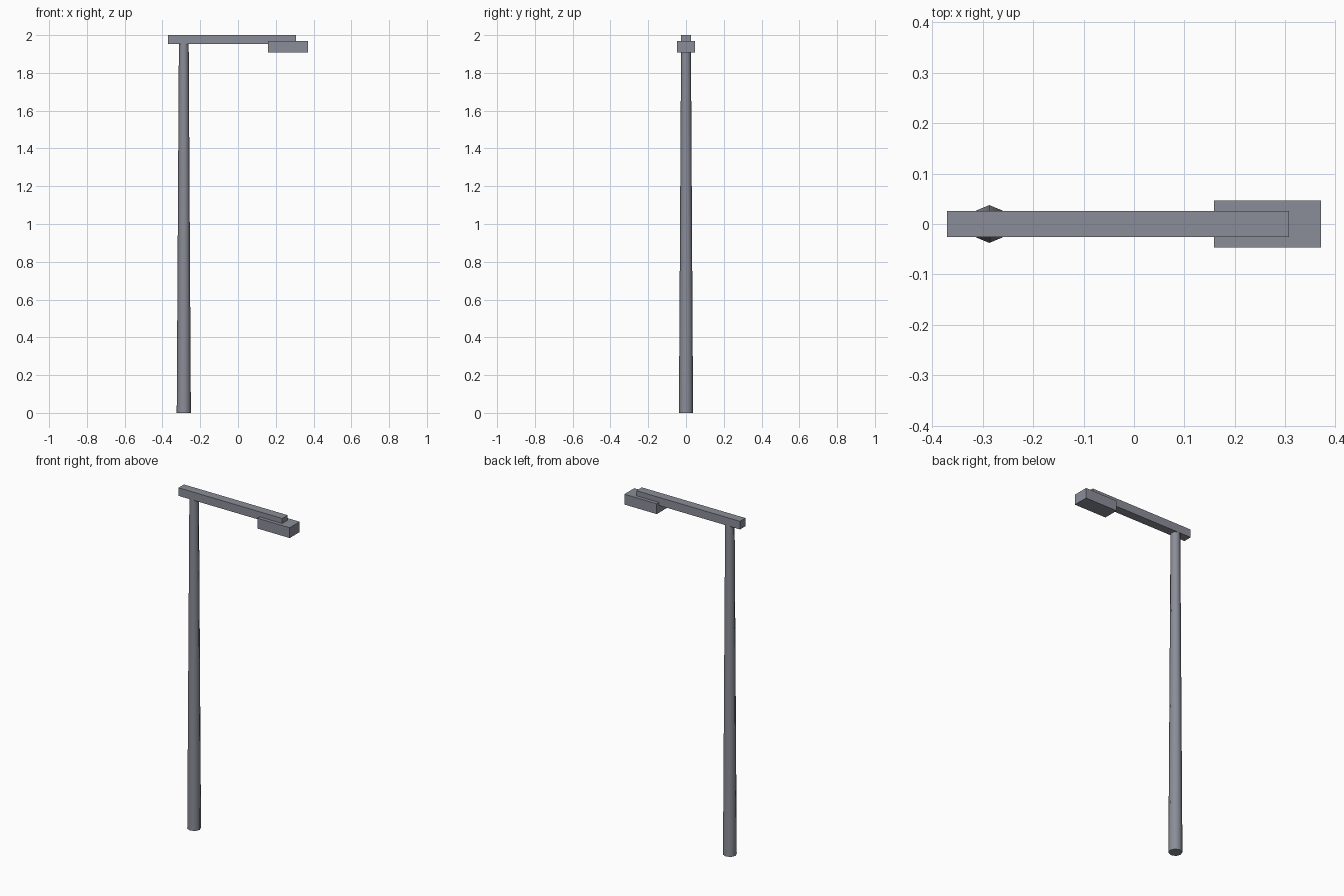
import bpy, math

if "Cube" in bpy.data.objects:
    bpy.data.objects.remove(bpy.data.objects["Cube"])

# dark blue-grey metal
metal = bpy.data.materials.new("dark_metal")
metal.diffuse_color = (0.26, 0.27, 0.315, 1)
metal.use_nodes = True
metal.node_tree.nodes["Principled BSDF"].inputs["Base Color"].default_value = metal.diffuse_color


def box(name, x0, x1, half_y, z0, z1):
    bpy.ops.mesh.primitive_cube_add(size=1, location=((x0 + x1) / 2, 0, (z0 + z1) / 2))
    ob = bpy.context.object
    ob.name = name
    ob.scale = (x1 - x0, 2 * half_y, z1 - z0)
    bpy.ops.object.transform_apply(location=False, rotation=False, scale=True)
    ob.data.materials.append(metal)
    return ob


# tapered eight-sided pole
POLE_TOP = 1.955
bpy.ops.mesh.primitive_cone_add(vertices=8, radius1=0.0375, radius2=0.026,
                                depth=POLE_TOP, location=(-0.287, 0, POLE_TOP / 2))
pole = bpy.context.object
pole.name = "pole"
pole.data.materials.append(metal)
bpy.ops.object.shade_smooth_by_angle(angle=math.radians(60))

# horizontal arm across the pole top
box("arm", -0.371, 0.307, 0.0255, 1.952, 2.0)

# lamp housing under the arm's end
box("lamp_head", 0.159, 0.371, 0.0465, 1.909, 1.97)
